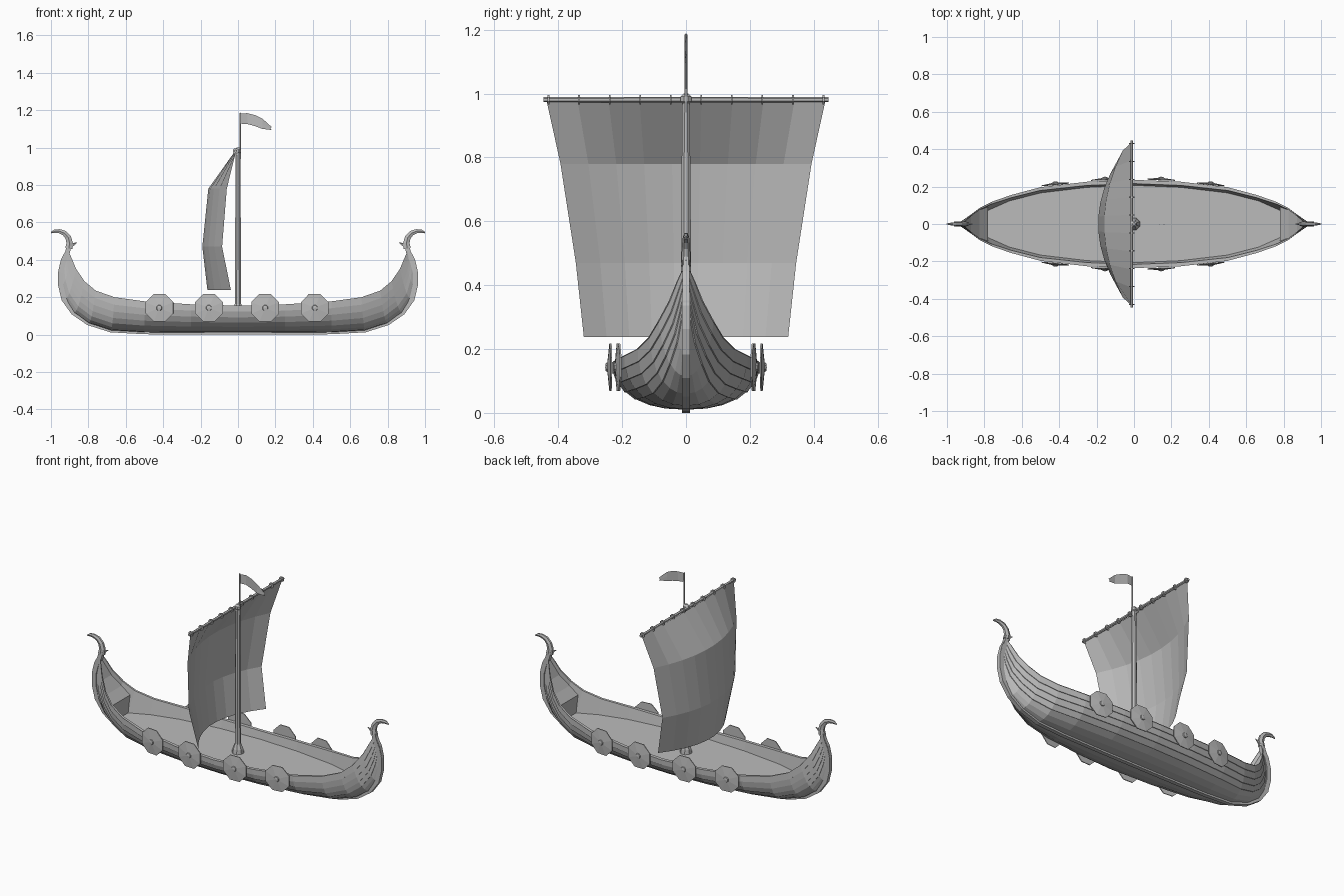
import bpy, bmesh, math
from mathutils import Vector, Matrix

cube = bpy.data.objects.get("Cube")
if cube:
    bpy.data.objects.remove(cube, do_unlink=True)

grey = bpy.data.materials.new("plain_grey")
grey.use_nodes = True
grey.diffuse_color = (0.5, 0.5, 0.5, 1)
grey.node_tree.nodes["Principled BSDF"].inputs["Base Color"].default_value = (0.5, 0.5, 0.5, 1)


def finish(name, bm, mirror=None):
    bmesh.ops.recalc_face_normals(bm, faces=bm.faces)
    me = bpy.data.meshes.new(name)
    bm.to_mesh(me)
    bm.free()
    me.materials.append(grey)
    ob = bpy.data.objects.new(name, me)
    bpy.context.collection.objects.link(ob)
    if mirror:
        mod = ob.modifiers.new("mirror", 'MIRROR')
        mod.use_axis = mirror
        mod.merge_threshold = 0.0005
    return ob


def add_grid(bm, rows):
    verts = [[bm.verts.new(p) for p in row] for row in rows]
    for a, b in zip(verts, verts[1:]):
        for i in range(len(a) - 1):
            bm.faces.new((a[i], a[i + 1], b[i + 1], b[i]))


def grid(name, rows, mirror=None):
    bm = bmesh.new()
    add_grid(bm, rows)
    return finish(name, bm, mirror)


def lathe(name, profile, sides, matrix, mirror=None):
    """Spin (radius, height) pairs about z, then place with matrix."""
    bm = bmesh.new()
    rows = []
    for r, h in profile:
        rows.append([(r * math.cos(a), r * math.sin(a), h) for a in
                     [math.tau * (i + 0.5) / sides for i in range(sides + 1)]])
    add_grid(bm, rows)
    bmesh.ops.remove_doubles(bm, verts=bm.verts, dist=0.0003)
    bm.transform(matrix)
    return finish(name, bm, mirror)


def tube(name, points, sides=6, squash=1.0, mirror=None):
    """Sweep a ring along (x, z, radius) points lying in the xz plane."""
    bm = bmesh.new()
    rows = []
    for i, (x, z, r) in enumerate(points):
        p, q = points[max(i - 1, 0)], points[min(i + 1, len(points) - 1)]
        d = Vector((q[0] - p[0], 0, q[1] - p[1])).normalized()
        n = Vector((-d.z, 0, d.x))
        ring = []
        for k in range(sides + 1):
            a = math.tau * (k + 0.5) / sides
            ring.append(Vector((x, 0, z)) + n * r * math.cos(a)
                        + Vector((0, r * squash * math.sin(a), 0)))
        rows.append(ring)
    add_grid(bm, rows)
    bmesh.ops.remove_doubles(bm, verts=bm.verts, dist=0.0003)
    bmesh.ops.holes_fill(bm, edges=bm.edges)
    return finish(name, bm, mirror)


# Hull stations: keel x, keel z, rim x, rim z, rim half width
STATIONS = [
    (0, .01, 0, .155, .232), (.25, .01, .25, .162, .222), (.5, .012, .5, .178, .193),
    (.68, .022, .66, .2, .15), (.8, .06, .76, .235, .115), (.88, .115, .82, .285, .085),
    (.93, .185, .865, .35, .05), (.948, .26, .89, .41, .027), (.948, .33, .905, .445, .012)]
DECK_Z = .11


def hull_point(st, t, out=0.0, scale=1.0):
    kx, kz, rx, rz, w = st
    full = min(1, w / .15)
    y = w * ((1 - full) * t + full * math.sin(t * math.pi / 2) ** .85)
    f = 1 - math.cos(t * math.pi / 2)
    return (kx + (rx - kx) * t, y * scale + out, kz + (rz - kz) * f)


def inner_point(st, z):
    t = math.acos(1 - (z - st[1]) / (st[3] - st[1])) * 2 / math.pi
    return hull_point(st, t, scale=.93)


# Hull shell with lapped planks, a rim and an inner wall
PLANKS = 7
rows = []
for n, st in enumerate(STATIONS):
    row = [hull_point(st, 0)]
    for k in range(1, PLANKS + 1):
        t = k / PLANKS
        row.append(hull_point(st, t))
        if k > 2:
            row.append(hull_point(st, t, out=min(.004, st[4] * .1)))
    row.append(hull_point(st, 1, scale=.93))
    row.append(inner_point(st, DECK_Z if n <= 4 else st[3] - .025))
    rows.append(row)
grid("hull", rows, (True, True, False))

# Deck, and the sloped end platforms with their step
deck = [inner_point(st, DECK_Z) for st in STATIONS[:5]]
grid("deck", [[(x, 0, z), (x, y, z)] for x, y, z in deck], (True, True, False))
ramp = [deck[-1]] + [inner_point(st, st[3] - .025) for st in STATIONS[4:]]
ramp[1] = (ramp[0][0], ramp[1][1], ramp[1][2])
grid("end_platform", [[(x, 0, z), (x, y, z)] for x, y, z in ramp], (True, True, False))

# Keel and stem posts
keel = [(st[0], st[1] + .004, .0195) for st in STATIONS]
keel += [(.932, .39, .018), (.912, .44, .018), (.903, .475, .018)]
tube("keel_and_stem", keel, 4, .9, (True, False, False))

# Curled stem heads with spur and stem plate
tube("stem_curl", [(.905, .46, .022), (.9, .49, .02), (.908, .52, .018), (.928, .543, .016),
                   (.955, .553, .013), (.98, .553, .01), (1.0, .545, .004)],
     6, .7, (True, False, False))
tube("stem_spur", [(.915, .465, .016), (.89, .476, .011), (.862, .492, .002)],
     5, .7, (True, False, False))
tube("stem_plate", [(.958, .31, .005), (.95, .35, .012), (.938, .4, .012), (.92, .44, .008)],
     4, 1.3, (True, False, False))

# Shields along both sides, turned to follow the hull
for i, (x, y, turn) in enumerate([(-.42, .212, -.1), (-.155, .237, -.04),
                                  (.145, .237, .04), (.41, .212, .1)]):
    place = (Matrix.Translation((x, -y, .143)) @ Matrix.Rotation(turn, 4, 'Z')
             @ Matrix.Rotation(math.pi / 2, 4, 'X'))
    lathe("shield_%d" % (i + 1),
          [(0, -.004), (.08, -.003), (.08, .002), (.016, .009), (.014, .014), (0, .016)],
          8, place, (False, True, False))

# Mast, flag pole and masthead block
lathe("mast", [(0, .1), (.034, .11), (.03, .135), (.018, .165), (.017, .5), (.013, .97),
               (.018, .975), (.018, .99), (.008, 1.0), (0, 1.0)], 8, Matrix.Identity(4))
lathe("flag_pole", [(0, .94), (.005, .94), (.004, 1.185), (0, 1.188)],
      6, Matrix.Translation((.012, 0, 0)))
lathe("masthead_block", [(0, -.012), (.016, -.012), (.016, .012), (0, .012)], 8,
      Matrix.Translation((-.006, 0, .975)) @ Matrix.Rotation(math.pi / 2, 4, 'X'))

# Waving flag with a notched end
flag = [(.012, 1.182, 1.128), (.05, 1.184, 1.126), (.09, 1.174, 1.115),
        (.13, 1.155, 1.1), (.18, 1.11, 1.094)]
rows = []
for i, (x, top, low) in enumerate(flag):
    y = .005 * math.sin(i * 1.6)
    mid_x = x - (.008 if i == 4 else 0)
    rows.append([(x, y, top), (mid_x, y, (top + low) / 2), (x, y, low)])
grid("flag", rows)

# Yard with lashing rings
YARD = Matrix.Translation((-.012, 0, .981)) @ Matrix.Rotation(math.pi / 2, 4, 'X')
lathe("yard", [(0, -.446), (.008, -.446), (.009, 0), (.008, .446), (0, .446)], 6, YARD)
for i in range(10):
    y = -.43 + .86 * i / 9
    lathe("yard_ring_%d" % (i + 1),
          [(.007, -.003), (.016, -.003), (.016, .003), (.007, .003)],
          8, YARD @ Matrix.Translation((0, 0, y)))

# Bellied sail: height, half width, edge x, centre x
rows = []
for z, half, edge, centre in [(.975, .436, -.012, -.02), (.78, .393, -.06, -.16),
                              (.47, .345, -.085, -.192), (.238, .32, -.038, -.165)]:
    us = [-1 + 2 * i / 9 for i in range(10)]
    rows.append([(edge + (centre - edge) * (1 - u * u), u * half, z) for u in us])
grid("sail", rows)
